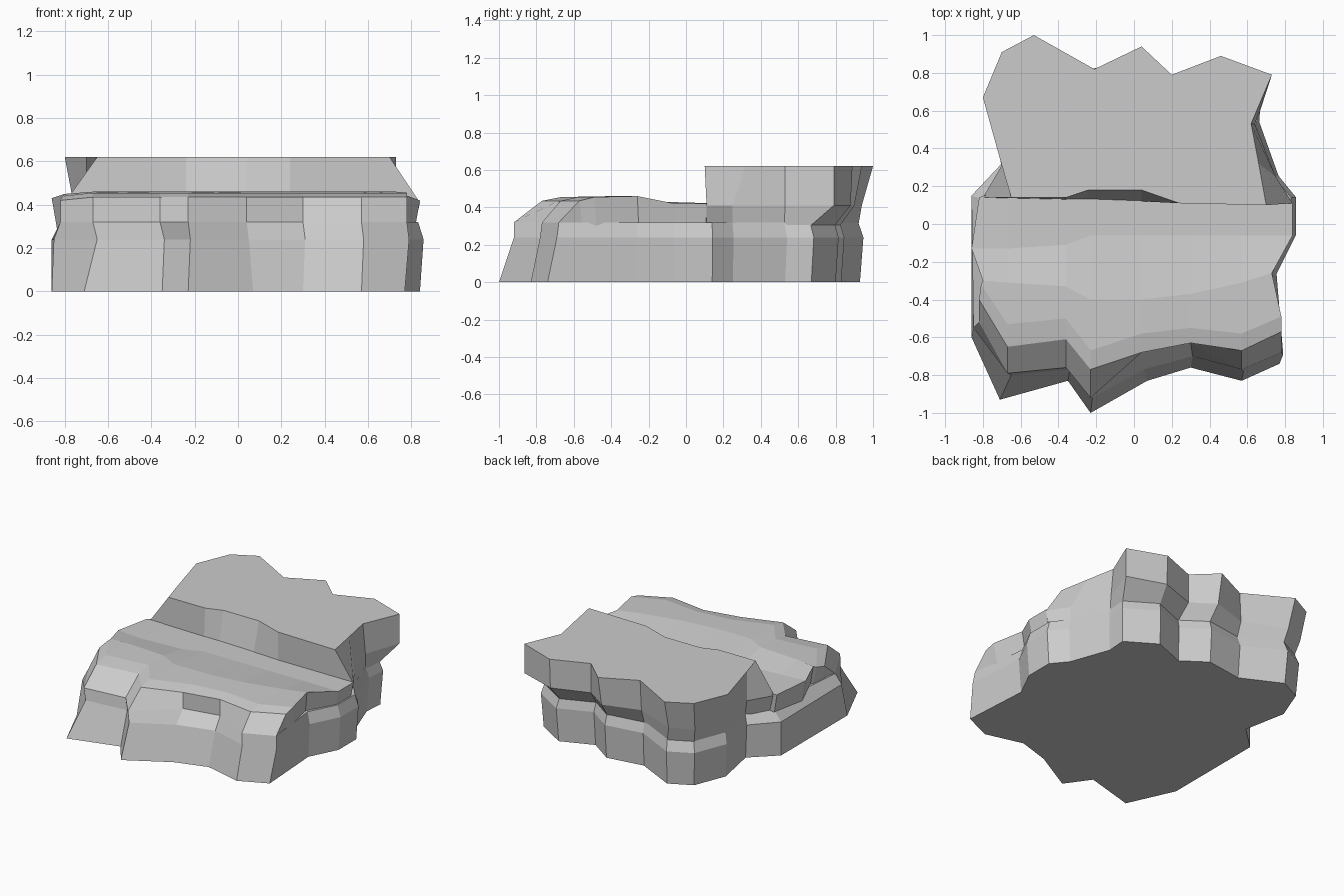
import bpy, bmesh

if "Cube" in bpy.data.objects:
    bpy.data.objects.remove(bpy.data.objects["Cube"])


def new_object(name, bm):
    bmesh.ops.recalc_face_normals(bm, faces=bm.faces)
    mesh = bpy.data.meshes.new(name)
    bm.to_mesh(mesh)
    bm.free()
    obj = bpy.data.objects.new(name, mesh)
    bpy.context.collection.objects.link(obj)
    return obj


def loft(name, rings):
    """Skin closed rings of 3D points and cap both ends."""
    bm = bmesh.new()
    loops = [[bm.verts.new(p) for p in ring] for ring in rings]
    n = len(rings[0])
    for a, b in zip(loops, loops[1:]):
        for i in range(n):
            j = (i + 1) % n
            bm.faces.new((a[i], a[j], b[j], b[i]))
    bm.faces.new(loops[0][::-1])
    bm.faces.new(loops[-1])
    return new_object(name, bm)


def at(points, z, scale=1.0):
    return [(x * scale, y * scale, z) for x, y in points]


# Base rock: jagged footprint, a slight bulge, then a set-back upper ring
front_0 = [(-.86, -.60), (-.71, -.93), (-.35, -.83), (-.23, -1.0), (.07, -.83),
           (.30, -.76), (.57, -.83), (.77, -.74)]
front_24 = [(-.85, -.55), (-.65, -.80), (-.34, -.77), (-.22, -.92), (.05, -.77),
            (.31, -.70), (.58, -.78), (.79, -.69)]
front_32 = [(-.82, -.52), (-.67, -.79), (-.36, -.76), (-.23, -.92), (.04, -.68),
            (.30, -.63), (.57, -.77), (.78, -.68)]
right = [(.74, -.26), (.84, -.06), (.84, .14), (.75, .25), (.65, .53)]
back = [(.66, .67), (.45, .80), (.22, .71), (.05, .83), (-.22, .79),
        (-.50, .93), (-.66, .85), (-.75, .62), (-.69, .31)]
side = right + back
loft("base_rock", [
    at(front_0 + side + [(-.86, .15)], 0),
    at(front_24, .24) + at(side, .24, 1.02) + [(-.86, .15, .24)],
    at(front_32, .32) + at(side, .32, .99) + [(-.76, .12, .32)],
])

# Front terrace: rows from the front lip over the ridge to the cliff foot
xs = [-.67, -.36, -.23, .04, .30, .57]


def row(left, ys, z, right_end):
    return [left] + [(x, y, z) for x, y in zip(xs, ys)] + [right_end]


rows = [
    at(front_32, .32),
    row((-.82, -.40, .42), [-.65, -.61, -.77, -.68, -.63, -.67], .435, (.78, -.57, .435)),
    row((-.81, -.32, .44), [-.53, -.50, -.67, -.58, -.55, -.58], .455, (.78, -.49, .455)),
    row((-.80, -.30, .45), [-.31, -.33, -.40, -.40, -.37, -.31], .46, (.73, -.26, .46)),
    row((-.86, -.13, .43), [-.13, -.11, -.06, -.06, -.06, -.06], .42, (.84, -.06, .42)),
    row((-.82, .14, .42), [.20] * 6, .42, (.84, .11, .42)),
]
bm = bmesh.new()
grid = [[bm.verts.new(p) for p in r] for r in rows]
for a, b in zip(grid, grid[1:]):
    for i in range(len(a) - 1):
        bm.faces.new((a[i], a[i + 1], b[i + 1], b[i]))
# Skirt that drops the edges into the base and a closing floor
rim = grid[0] + [r[-1] for r in grid[1:]] + grid[-1][-2::-1] + [r[0] for r in grid[-2:0:-1]]
low = [bm.verts.new((v.co.x * .97, v.co.y * .97, .28)) for v in rim]
for i in range(len(rim)):
    j = (i + 1) % len(rim)
    bm.faces.new((rim[i], low[i], low[j], rim[j]))
bm.faces.new(low)
new_object("front_terrace", bm)

# Rear shelf: cliff face in front, jagged overhang behind
cliff_foot = [(-.80, .14), (-.36, .13), (-.24, .13), (.04, .12), (.24, .11), (.84, .11)]
cliff_top = [(-.65, .14), (-.36, .14), (-.24, .18), (.04, .18), (.24, .11), (.70, .10)]
shelf_top = [(.66, .32), (.62, .53), (.73, .79), (.46, .89), (.20, .79), (.04, .94),
             (-.21, .82), (-.53, 1.0), (-.70, .91), (-.80, .67), (-.70, .31)]
shelf_mid = [(.75, .25), (.64, .53), (.73, .79), (.46, .88), (.20, .79), (.04, .90),
             (-.22, .82), (-.52, .94), (-.68, .87), (-.76, .63), (-.70, .31)]
loft("rear_shelf", [
    at(cliff_foot, .30, .97) + at(right[3:] + back, .30, .99),
    at(cliff_foot + shelf_mid, .41),
    at(cliff_top + shelf_top, .62),
])
